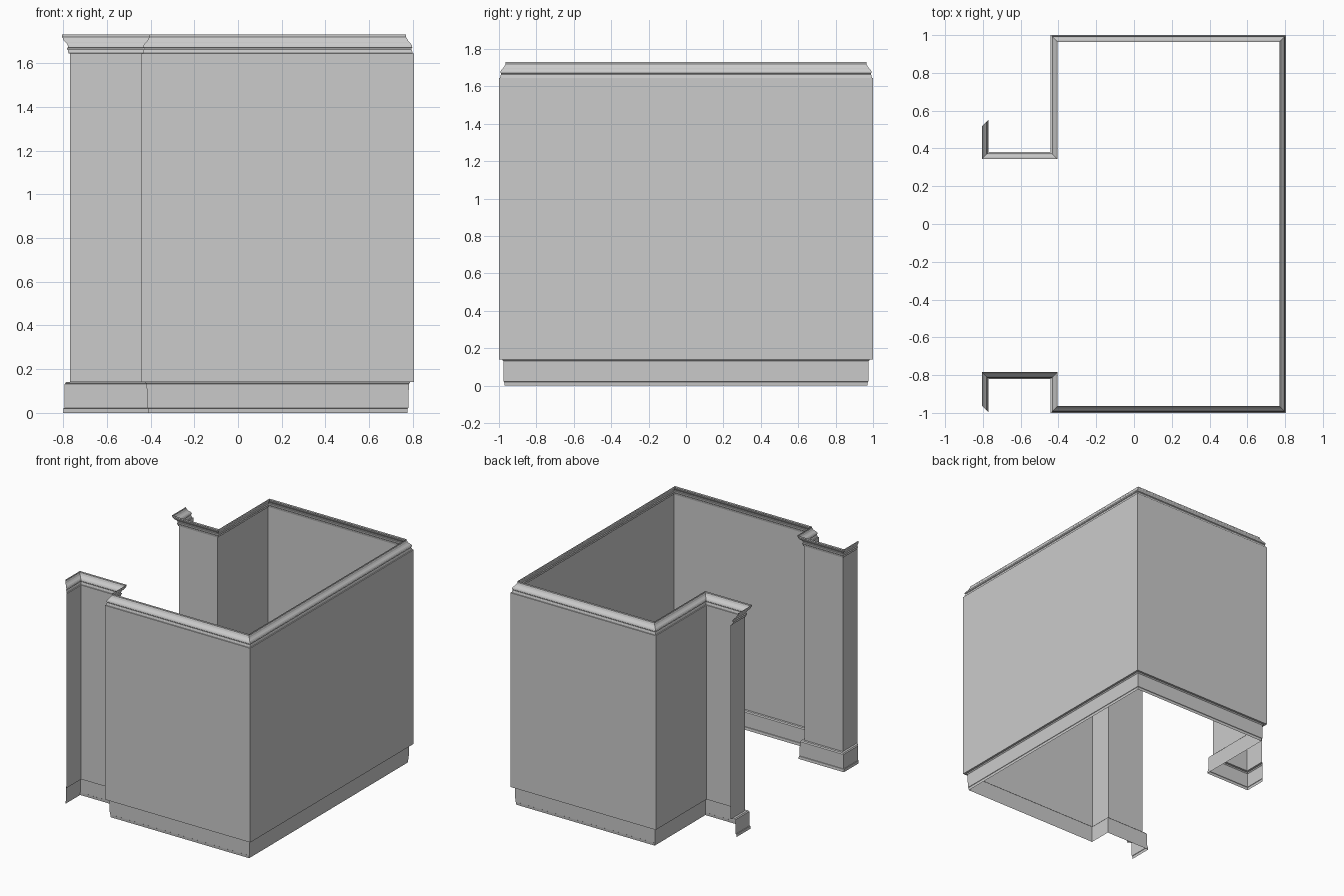
import bpy
import bmesh
from mathutils import Vector

if "Cube" in bpy.data.objects:
    bpy.data.objects.remove(bpy.data.objects["Cube"])

# Floor plan of the wall line; the trim projects to the left of travel
PLAN = [(-0.77, -0.998), (-0.77, -0.82), (-0.441, -0.82), (-0.441, -1.0),
        (0.805, -1.0), (0.805, 1.0), (-0.441, 1.0), (-0.441, 0.38),
        (-0.77, 0.38), (-0.77, 0.552)]

# Cross-sections as (projection from wall, height)
BASEBOARD = [(0.030, 0.0), (0.028, 0.021), (0.025, 0.023), (0.023, 0.133),
             (0.019, 0.137), (0.017, 0.141), (0.0, 0.141)]
WALL = [(0.0, 0.141), (0.0, 1.645)]
CROWN = [(0.0, 1.645), (0.006, 1.646), (0.009, 1.660), (0.012, 1.664),
         (0.012, 1.669), (0.007, 1.673), (0.009, 1.682), (0.014, 1.690),
         (0.022, 1.698), (0.029, 1.707), (0.033, 1.717), (0.036, 1.720),
         (0.036, 1.731)]


def left(v):
    return Vector((-v.y, v.x))


def miters(points):
    """Offset direction at each corner; ends are cut at 45 degrees."""
    dirs = [(b - a).normalized() for a, b in zip(points, points[1:])]
    result = [left(dirs[0]) + dirs[0]]
    result += [left(a) + left(b) for a, b in zip(dirs, dirs[1:])]
    result.append(left(dirs[-1]) - dirs[-1])
    return result


def sweep(name, profile):
    points = [Vector(p) for p in PLAN]
    bm = bmesh.new()
    rows = []
    for p, m in zip(points, miters(points)):
        rows.append([bm.verts.new((p.x + m.x * d, p.y + m.y * d, z))
                     for d, z in profile])
    for a, b in zip(rows, rows[1:]):
        for j in range(len(profile) - 1):
            bm.faces.new((a[j], a[j + 1], b[j + 1], b[j]))
    mesh = bpy.data.meshes.new(name)
    bm.to_mesh(mesh)
    bm.free()
    obj = bpy.data.objects.new(name, mesh)
    bpy.context.collection.objects.link(obj)
    return obj


# Mitred trim and wall sheet follow the same plan
sweep("baseboard", BASEBOARD)
sweep("room_walls", WALL)
sweep("crown_molding", CROWN)
